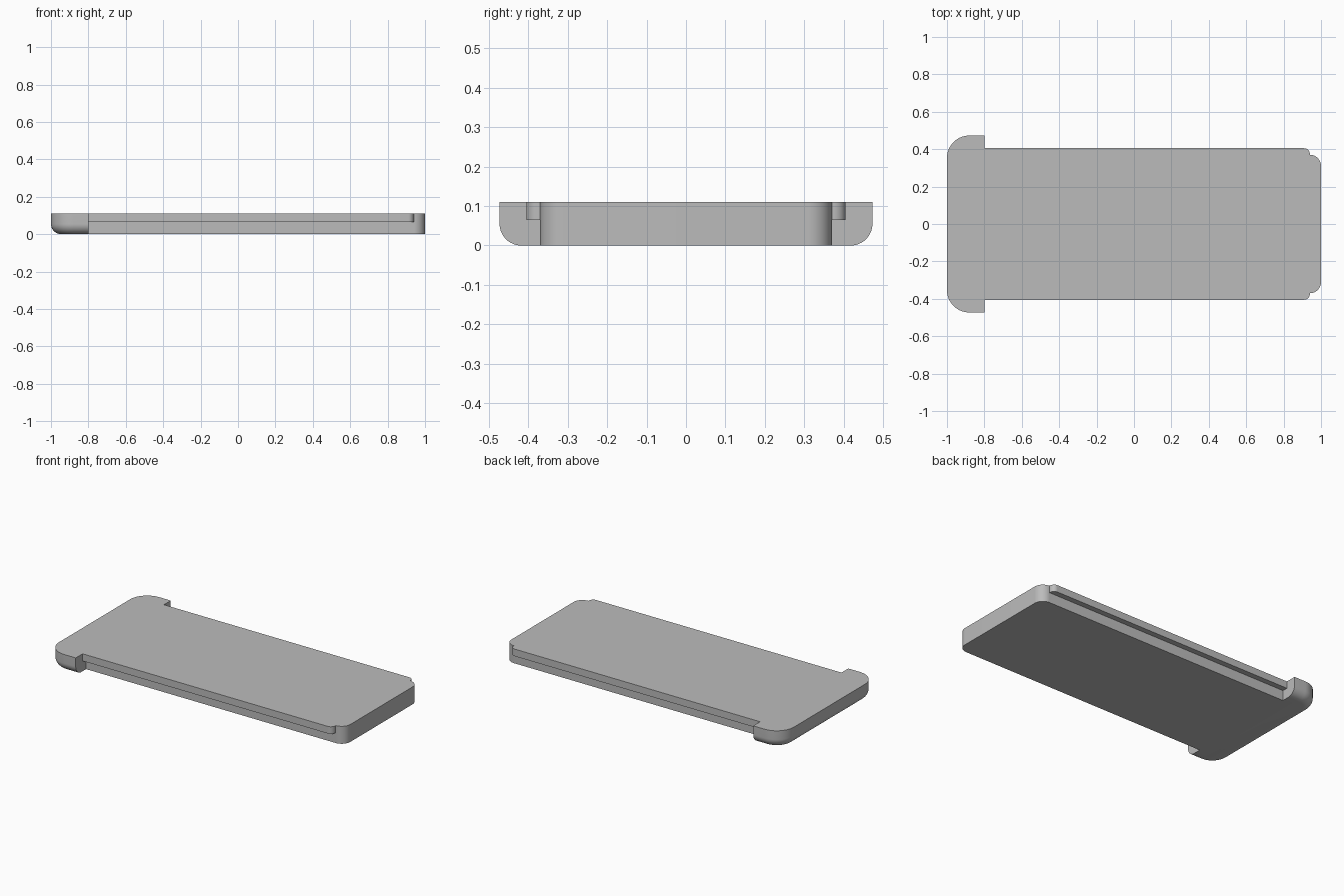
import bpy
import bmesh
from math import sin, cos, pi, radians

if "Cube" in bpy.data.objects:
    bpy.data.objects.remove(bpy.data.objects["Cube"], do_unlink=True)

HEIGHT = 0.11
STEP = 0.065      # underside of the side rails
NECK = -0.8       # where the wide head meets the body

grey = bpy.data.materials.new("plain grey")
grey.use_nodes = True
colour = (0.5, 0.5, 0.5, 1)
grey.diffuse_color = colour
grey.node_tree.nodes["Principled BSDF"].inputs["Base Color"].default_value = colour


def outline(x_square, x_round, half, radius, steps=16):
    """Plan outline: square corners at x_square, rounded ones at x_round."""
    sign = 1 if x_round > x_square else -1
    cx, cy = x_round - sign * radius, half - radius
    arc = [(cx + sign * radius * sin(a), cy + radius * cos(a))
           for a in (pi / 2 * i / steps for i in range(steps + 1))]
    upper = [(x_square, half)] + arc
    return upper + [(x, -y) for x, y in reversed(upper)]


def loft(name, rings):
    """Solid through a stack of (outline, z) rings with capped ends."""
    bm = bmesh.new()
    loops = [[bm.verts.new((x, y, z)) for x, y in ring] for ring, z in rings]
    for low, high in zip(loops, loops[1:]):
        for i in range(len(low)):
            j = (i + 1) % len(low)
            bm.faces.new((low[i], low[j], high[j], high[i]))
    bm.faces.new(loops[0])
    bm.faces.new(loops[-1])
    bmesh.ops.recalc_face_normals(bm, faces=bm.faces)
    mesh = bpy.data.meshes.new(name)
    bm.to_mesh(mesh)
    bm.free()
    mesh.materials.append(grey)
    obj = bpy.data.objects.new(name, mesh)
    bpy.context.collection.objects.link(obj)
    return obj


# Long body with rounded corners at the narrow end
body_plan = outline(NECK - 0.05, 1.0, 0.37, 0.06)
plate = loft("slotted_plate", [(body_plan, 0), (body_plan, HEIGHT)])

# Overhanging rails along both long sides
rail_plan = outline(NECK - 0.03, 0.94, 0.405, 0.03)
rails = loft("side_rails", [(rail_plan, STEP), (rail_plan, HEIGHT)])

# Wide head with a rounded lower edge
FILLET = 0.055
rings = []
for i in range(13):
    a = pi / 2 * i / 12
    inset = FILLET * (1 - sin(a))
    rings.append((outline(NECK, -1 + inset, 0.473 - inset, 0.12 - inset),
                  FILLET * (1 - cos(a))))
rings.append((outline(NECK, -1, 0.473, 0.12), HEIGHT))
head = loft("wide_head", rings)

# Merge into one solid
bpy.ops.object.select_all(action='DESELECT')
bpy.context.view_layer.objects.active = plate
plate.select_set(True)
for part in (rails, head):
    union = plate.modifiers.new("union", 'BOOLEAN')
    union.operation = 'UNION'
    union.solver = 'EXACT'
    union.object = part
    bpy.ops.object.modifier_apply(modifier=union.name)
    bpy.data.objects.remove(part, do_unlink=True)

bpy.ops.object.shade_smooth_by_angle(angle=radians(30))
